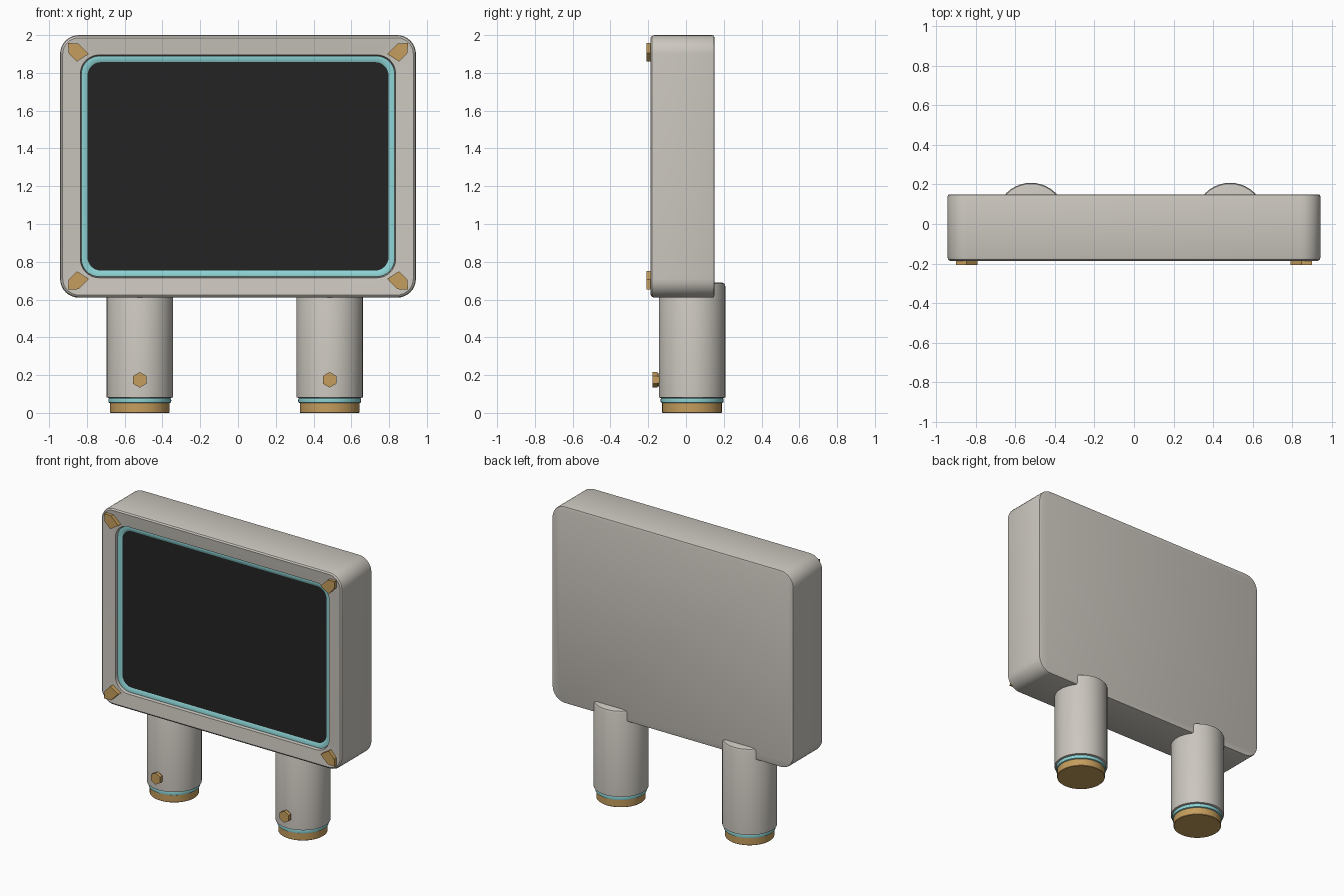
import bpy, bmesh, math

if "Cube" in bpy.data.objects:
    bpy.data.objects.remove(bpy.data.objects["Cube"])


def material(name, rgb):
    m = bpy.data.materials.new(name)
    m.diffuse_color = (*rgb, 1)
    m.use_nodes = True
    m.node_tree.nodes["Principled BSDF"].inputs["Base Color"].default_value = m.diffuse_color
    return m


GREY = material("warm grey shell", (0.60, 0.57, 0.52))
BRASS = material("brass", (0.56, 0.34, 0.11))
TEAL = material("teal seal", (0.27, 0.66, 0.67))
BLACK = material("dark glass", (0.017, 0.017, 0.017))


def loft(name, loops, mat, close=False):
    """Skin equal-length loops of points; cap the ends or join last to first."""
    bm = bmesh.new()
    rings = [[bm.verts.new(p) for p in loop] for loop in loops]
    pairs = list(zip(rings, rings[1:]))
    if close:
        pairs.append((rings[-1], rings[0]))
    n = len(rings[0])
    for a, b in pairs:
        for i in range(n):
            j = (i + 1) % n
            bm.faces.new((a[i], a[j], b[j], b[i]))
    if not close:
        bm.faces.new(rings[0])
        bm.faces.new(rings[-1])
    bmesh.ops.recalc_face_normals(bm, faces=bm.faces)
    me = bpy.data.meshes.new(name)
    bm.to_mesh(me)
    bm.free()
    me.materials.append(mat)
    me.shade_smooth()
    me.set_sharp_from_angle(angle=math.radians(35))
    ob = bpy.data.objects.new(name, me)
    bpy.context.collection.objects.link(ob)
    return ob


def rounded(hw, hh, r, y, zc=1.305, n=8):
    """Rounded rectangle in the xz plane at depth y."""
    pts = []
    for k, (sx, sz) in enumerate([(1, 1), (-1, 1), (-1, -1), (1, -1)]):
        for i in range(n + 1):
            a = math.pi / 2 * (k + i / n)
            pts.append((sx * (hw - r) + r * math.cos(a), y,
                        zc + sz * (hh - r) + r * math.sin(a)))
    return pts


def circle_z(cx, cy, r, z, n=40):
    return [(cx + r * math.cos(2 * math.pi * i / n),
             cy + r * math.sin(2 * math.pi * i / n), z) for i in range(n)]


def circle_y(cx, cz, r, y, n=6):
    return [(cx + r * math.sin(2 * math.pi * i / n), y,
             cz + r * math.cos(2 * math.pi * i / n)) for i in range(n)]


# Housing: rounded box whose front rim slopes in to a shallow recess
W, H = 0.942, 0.695
profile = [(0.012, 0.150), (0.003, 0.147), (0, 0.138), (0, -0.168),
           (0.004, -0.180), (0.014, -0.187)]
loops = [rounded(W - d, H - d, 0.10 - d, y) for d, y in profile]
loops += [rounded(0.835, 0.59, 0.10, -0.176), rounded(0.830, 0.585, 0.095, -0.142)]
loft("housing", loops, GREY)

# Seal around the screen, and the screen itself
loft("screen_seal", [rounded(0.829, 0.584, 0.094, -0.140),
                     rounded(0.829, 0.584, 0.094, -0.158),
                     rounded(0.815, 0.570, 0.085, -0.160),
                     rounded(0.795, 0.550, 0.070, -0.150),
                     rounded(0.795, 0.550, 0.070, -0.140)], TEAL, close=True)
loft("screen", [rounded(0.797, 0.552, 0.072, -0.140),
                rounded(0.797, 0.552, 0.072, -0.151)], BLACK)

# Five-sided corner bolts, mirrored to all four corners
BOLT = [(0.79, 0.595), (0.845, 0.65), (0.90, 0.653), (0.897, 0.60), (0.853, 0.555)]
for sx, side in ((-1, "left"), (1, "right")):
    for sz, level in ((-1, "lower"), (1, "upper")):
        loft(f"bolt_{level}_{side}",
             [[(sx * x, y, 1.305 + sz * z) for x, z in BOLT]
              for y in (-0.165, -0.208)], BRASS)

# Legs with seal ring, brass foot and hexagonal set screw
for cx, side in ((-0.52, "left"), (0.485, "right")):
    cy = 0.032
    loft(f"leg_{side}", [circle_z(cx, cy, r, z) for r, z in
                         [(0.160, 0.078), (0.176, 0.082), (0.176, 0.672),
                          (0.171, 0.685), (0.158, 0.690)]], GREY)
    loft(f"leg_seal_{side}", [circle_z(cx, cy, r, z) for r, z in
                              [(0.155, 0.050), (0.165, 0.055), (0.167, 0.066),
                               (0.165, 0.077), (0.155, 0.080)]], TEAL)
    loft(f"foot_{side}", [circle_z(cx, cy, r, z) for r, z in
                          [(0.155, 0), (0.158, 0.003), (0.158, 0.054)]], BRASS)
    loft(f"set_screw_{side}", [circle_y(cx, 0.175, r, y) for r, y in
                               [(0.034, -0.13), (0.034, -0.152),
                                (0.041, -0.152), (0.041, -0.178)]], BRASS)
